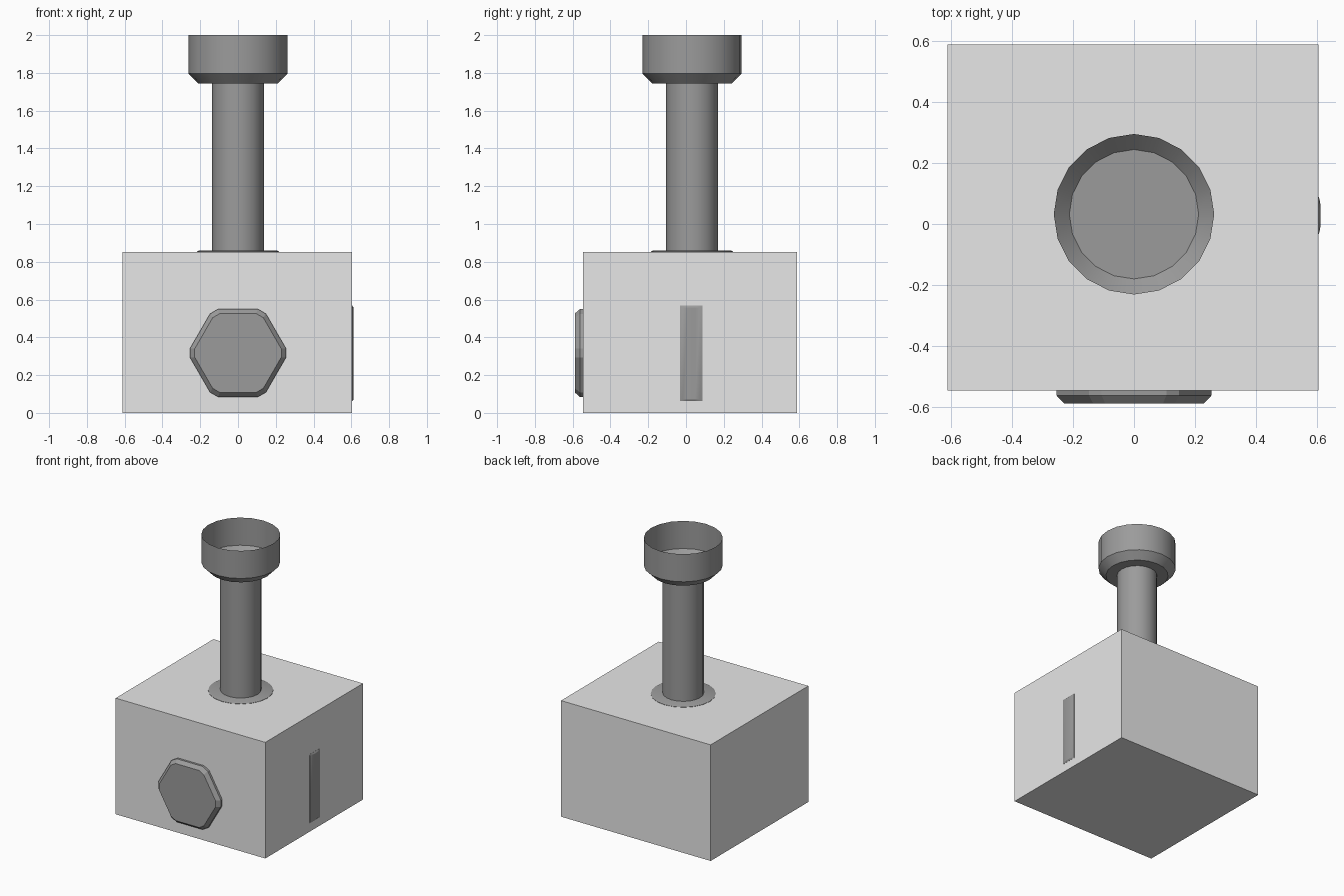
import bpy, bmesh, math
from mathutils import Vector

cube = bpy.data.objects.get("Cube")
if cube:
    bpy.data.objects.remove(cube, do_unlink=True)


def material(name, value):
    m = bpy.data.materials.new(name)
    m.use_nodes = True
    col = (value, value, value, 1)
    m.diffuse_color = col
    m.node_tree.nodes["Principled BSDF"].inputs["Base Color"].default_value = col
    return m


LIGHT = material("light grey", 0.8)
DARK = material("dark grey", 0.33)


def loft(name, rings, mat, cap_start=True, cap_end=True, smooth=True):
    """Skin a list of equal-length closed rings of points."""
    bm = bmesh.new()
    loops = [[bm.verts.new(p) for p in ring] for ring in rings]
    n = len(loops[0])
    for a, b in zip(loops, loops[1:]):
        for i in range(n):
            j = (i + 1) % n
            bm.faces.new((a[i], a[j], b[j], b[i]))
    if cap_start:
        bm.faces.new(loops[0][::-1])
    if cap_end:
        bm.faces.new(loops[-1])
    bmesh.ops.recalc_face_normals(bm, faces=bm.faces)
    me = bpy.data.meshes.new(name)
    bm.to_mesh(me)
    bm.free()
    me.materials.append(mat)
    ob = bpy.data.objects.new(name, me)
    bpy.context.collection.objects.link(ob)
    if smooth:
        bpy.ops.object.select_all(action='DESELECT')
        ob.select_set(True)
        bpy.context.view_layer.objects.active = ob
        bpy.ops.object.shade_smooth_by_angle(angle=math.radians(30))
    return ob


def circle(r, z, n=20, cy=0.032):
    return [(r * math.cos(2 * math.pi * i / n),
             cy + r * math.sin(2 * math.pi * i / n), z) for i in range(n)]


def rect(x0, x1, y0, y1, z):
    return [(x0, y0, z), (x1, y0, z), (x1, y1, z), (x0, y1, z)]


# Main block
X0, X1, Y0, Y1, TOP = -0.612, 0.604, -0.546, 0.588, 0.853
loft("block", [rect(X0, X1, Y0, Y1, 0), rect(X0, X1, Y0, Y1, TOP)],
     LIGHT, smooth=False)

# Vertical pipe with its low collar and open cup
loft("collar", [circle(0.217, TOP - 0.01), circle(0.217, TOP + 0.002),
                circle(0.205, TOP + 0.007)], DARK)
loft("pipe", [circle(0.137, TOP - 0.01), circle(0.137, 1.744)], DARK,
     cap_end=False)
loft("cup", [circle(0.212, 1.745), circle(0.263, 1.797), circle(0.263, 2.0)],
     DARK, cap_end=False)


# Hexagonal boss with clipped corners on the front
def hexagon(radius, clip, y, cz=0.317):
    corners = [Vector((radius * math.cos(math.radians(60 * k)), y,
                       cz + radius * math.sin(math.radians(60 * k))))
               for k in range(6)]
    pts = []
    for k, c in enumerate(corners):
        for other in (corners[k - 1], corners[(k + 1) % 6]):
            pts.append(c + (other - c).normalized() * clip)
    return pts


loft("hex_boss", [hexagon(0.268, 0.028, Y0 + 0.01),
                  hexagon(0.268, 0.028, -0.562),
                  hexagon(0.242, 0.026, -0.588)], DARK, smooth=False)

# Slim raised plate on the left side, gently rounded across its width
def plate_section(z, rise):
    prof = [(-0.06, -0.01), (-0.06, 0.002), (-0.045, 0.006), (-0.02, 0.008),
            (0.02, 0.008), (0.045, 0.006), (0.06, 0.002), (0.06, -0.01)]
    return [(X1 + min(h, rise), 0.028 + y, z) for y, h in prof]


loft("side_plate", [plate_section(0.062, 0.001), plate_section(0.072, 0.008),
                    plate_section(0.558, 0.008), plate_section(0.568, 0.001)],
     DARK)
